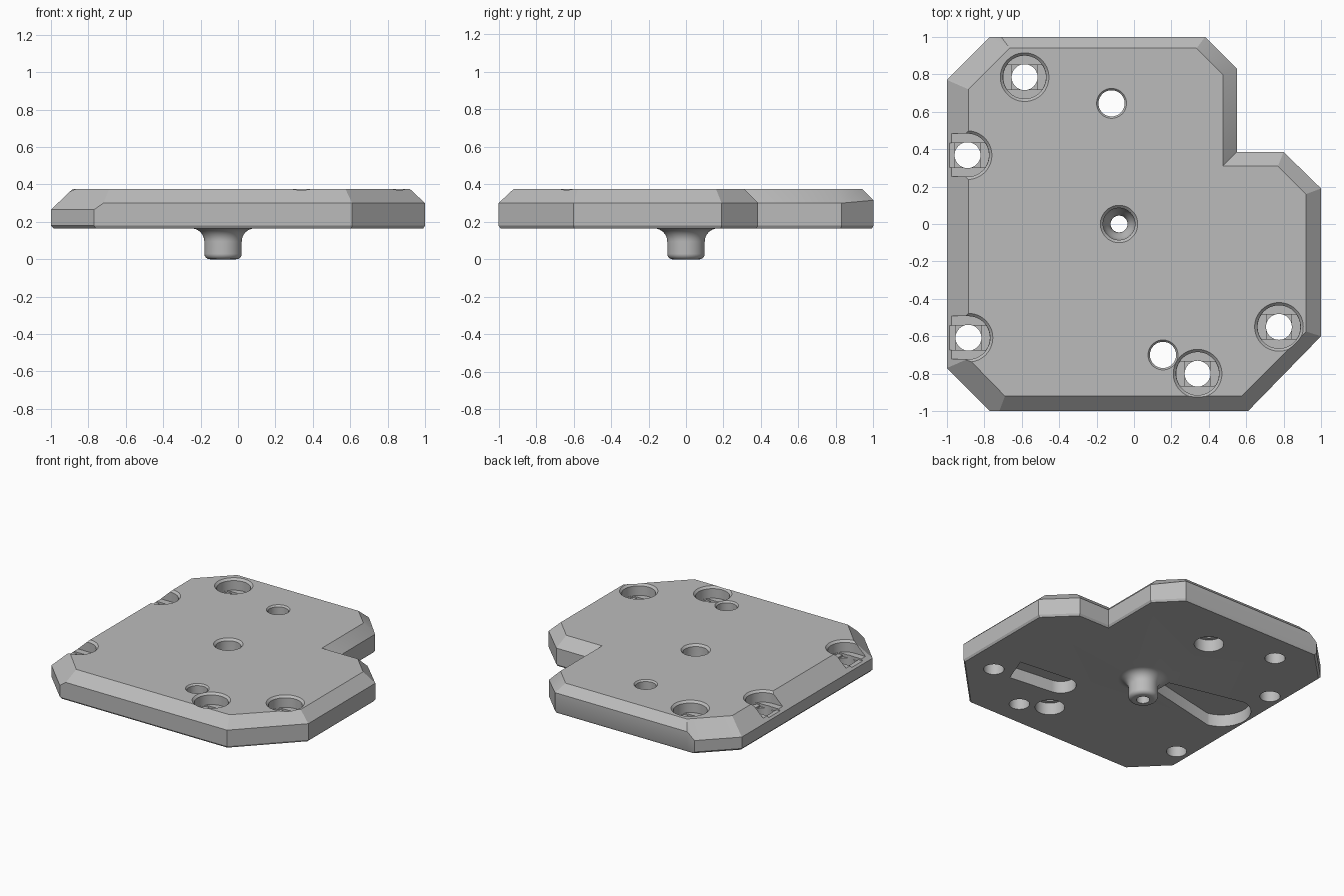
import bpy, bmesh
from math import sin, cos, pi, radians

cube = bpy.data.objects.get("Cube")
if cube:
    bpy.data.objects.remove(cube, do_unlink=True)

grey = bpy.data.materials.new("plain_grey")
grey.use_nodes = True
grey.diffuse_color = (0.5, 0.5, 0.5, 1)
grey.node_tree.nodes["Principled BSDF"].inputs["Base Color"].default_value = (0.5, 0.5, 0.5, 1)

TOP, BASE, FLOOR, CEILING = 0.375, 0.165, 0.289, 0.255
SEG = 64


def loft(name, rings):
    """Solid through stacked rings of points, capped at both ends."""
    bm = bmesh.new()
    rows = [[bm.verts.new(p) for p in ring] for ring in rings]
    n = len(rows[0])
    for lo, hi in zip(rows, rows[1:]):
        for i in range(n):
            j = (i + 1) % n
            bm.faces.new((lo[i], lo[j], hi[j], hi[i]))
    bm.faces.new(rows[0][::-1])
    bm.faces.new(rows[-1])
    bmesh.ops.remove_doubles(bm, verts=bm.verts, dist=0.0001)
    bmesh.ops.recalc_face_normals(bm, faces=bm.faces)
    mesh = bpy.data.meshes.new(name)
    bm.to_mesh(mesh)
    bm.free()
    mesh.materials.append(grey)
    obj = bpy.data.objects.new(name, mesh)
    bpy.context.collection.objects.link(obj)
    return obj


def arc(x, y, r, start=0, end=360, steps=SEG):
    angles = [radians(start + (end - start) * i / steps) for i in range(steps + 1)]
    return [(x + r * cos(a), y + r * sin(a)) for a in angles]


def at(z, outline):
    return [(x, y, z) for x, y in outline]


def turned(name, x, y, profile):
    return loft(name, [at(z, arc(x, y, r)[:-1]) for r, z in profile])


def combine(obj, other, operation):
    mod = obj.modifiers.new(other.name, "BOOLEAN")
    mod.operation, mod.solver, mod.object = operation, "EXACT", other
    bpy.context.view_layer.objects.active = obj
    bpy.ops.object.modifier_apply(modifier=mod.name)
    bpy.data.objects.remove(other, do_unlink=True)


def cut(cutter):
    combine(plate, cutter, "DIFFERENCE")


# Plate: rim points (x, y, rim height) paired with the top edge points
rim = [(-0.77, -1, 0.265), (-0.72, -1, 0.3), (0.61, -1, 0.3), (1, -0.6, 0.3), (1, 0.19, 0.3),
       (0.8, 0.385, 0.3), (0.55, 0.385, 0.3), (0.55, 0.83, 0.3), (0.38, 1, 0.315),
       (-0.71, 1, 0.315), (-0.77, 1, 0.265), (-1, 0.77, 0.265), (-1, -0.77, 0.265)]
upper = [(-0.69, -0.92), (-0.69, -0.92), (0.575, -0.92), (0.92, -0.575), (0.92, 0.16),
         (0.77, 0.31), (0.475, 0.31), (0.475, 0.8), (0.335, 0.94),
         (-0.665, 0.94), (-0.665, 0.94), (-0.885, 0.72), (-0.885, -0.72)]
lower = [(x + (u - x) * 0.12, y + (v - y) * 0.12) for (x, y, z), (u, v) in zip(rim, upper)]
plate = loft("mounting_plate", [at(BASE, lower), at(BASE + 0.015, [p[:2] for p in rim]),
                                rim, at(TOP, upper)])

# Hollow boss below the plate, rounded at its foot and flared into the plate
quarter = [i * pi / 16 for i in range(9)]
boss_x, boss_r = -0.08, 0.1
foot = [(boss_r - 0.03 + 0.03 * sin(a), 0.03 - 0.03 * cos(a)) for a in quarter]
flare = [(boss_r + 0.07 - 0.07 * cos(a), BASE - 0.07 + 0.07 * sin(a)) for a in quarter]
combine(plate, turned("boss", boss_x, 0, foot + flare + [(0.17, 0.2)]), "UNION")
funnel = [(0.065 - 0.02 * cos(a * 2), 0.12 + 0.12 * a / pi * 2) for a in quarter]
cut(turned("boss_bore", boss_x, 0,
           [(0.045, -0.1)] + funnel + [(0.085, TOP - 0.015), (0.1, TOP), (0.1, 0.5)]))

# Two pin holes, wider underneath
for x, y in ((-0.12, 0.645), (0.155, -0.7)):
    cut(turned("pin_hole", x, y, [(0.1, 0), (0.1, CEILING), (0.07, CEILING),
                                  (0.07, TOP - 0.012), (0.08, TOP), (0.08, 0.5)]))


def bore(x, y, r, open_side):
    if open_side:
        return arc(x, y, r, -90, 90) + [(-1.2, y + r), (-1.2, y - r)]
    return arc(x, y, r)[:-1]


# Counterbored screw holes; those on the left edge open through the bevel
for x, y, open_side in ((-0.585, 0.785, False), (0.775, -0.55, False), (0.34, -0.8, False),
                        (-0.89, 0.368, True), (-0.885, -0.608, True)):
    sections = [(0.115, FLOOR), (0.115, TOP - 0.015), (0.13, TOP), (0.13, 0.5)]
    cut(loft("counterbore", [at(z, bore(x, y, r, open_side)) for r, z in sections]))
    half = 0.066
    slot = [(u, max(y - half, min(y + half, v))) for u, v in bore(x, y, 0.114, open_side)]
    cut(loft("bridge_slot", [at(z, slot) for z in (FLOOR - 0.011, FLOOR + 0.02)]))
    square = [(x + half * i, y + half * j) for i, j in ((-1, -1), (1, -1), (1, 1), (-1, 1))]
    cut(loft("bridge_square", [at(z, square) for z in (FLOOR - 0.022, FLOOR + 0.02)]))
    cut(turned("screw_hole", x, y, [(0.069, 0), (0.069, FLOOR + 0.02)]))

# Two round-ended pockets in the underside
wedge = [(-0.25, 0.07)] + arc(-0.77, 0, 0.2, 102, 258, 32) + [(-0.25, -0.07)]
short_slot = [(0.7, -0.36)] + arc(0.29, -0.425, 0.105, 85, 265, 32) + [(0.62, -0.565)]
for name, outline in (("wedge_pocket", wedge), ("short_pocket", short_slot)):
    cut(loft(name, [at(z, outline) for z in (0.1, CEILING)]))

# Smooth round walls, crisp edges
bpy.ops.object.select_all(action="DESELECT")
plate.select_set(True)
bpy.context.view_layer.objects.active = plate
bpy.ops.object.shade_smooth_by_angle(angle=radians(30))
